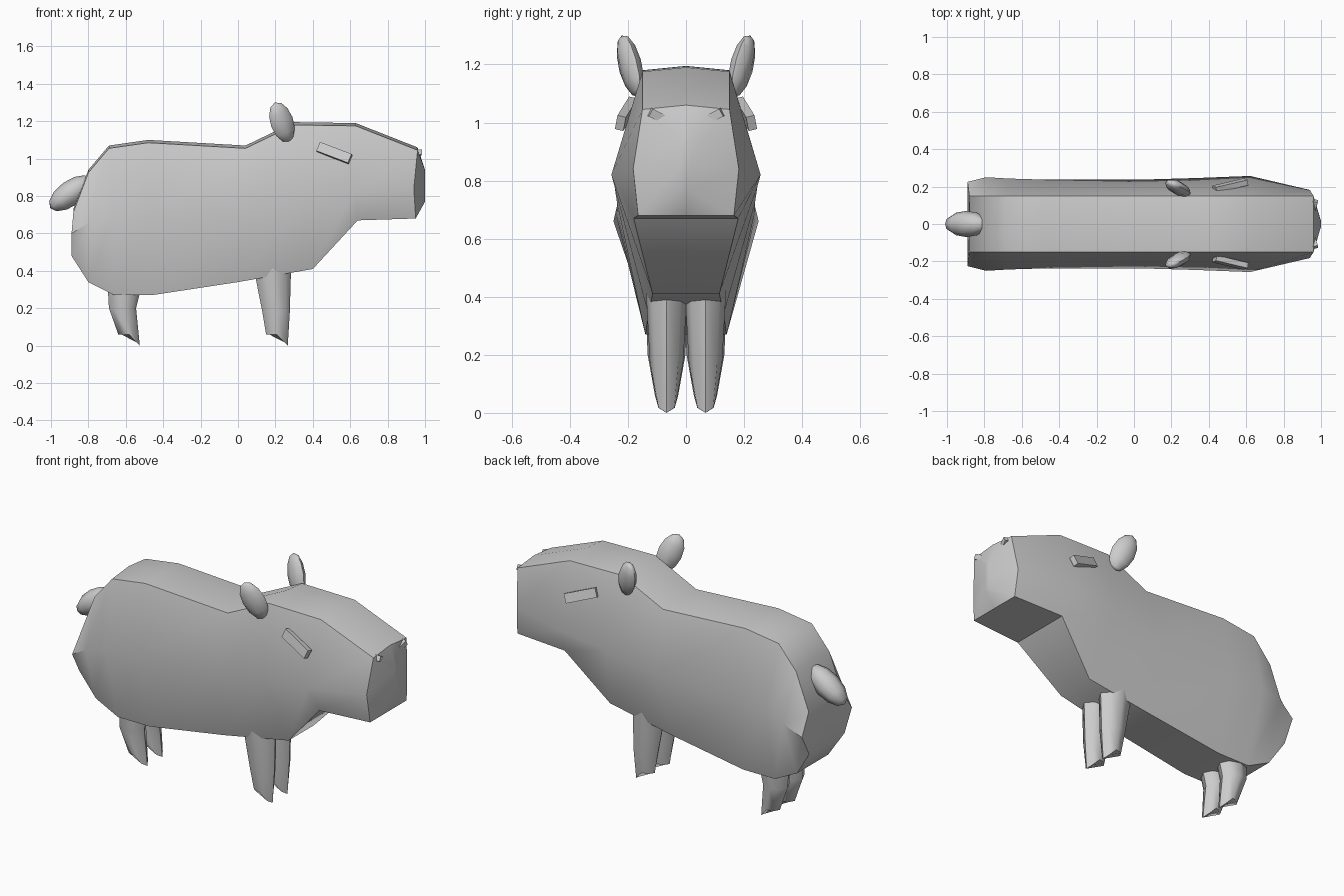
import bpy, bmesh
from math import radians, cos, sin, pi
from mathutils import Matrix, Vector, Euler

if "Cube" in bpy.data.objects:
    bpy.data.objects.remove(bpy.data.objects["Cube"])


def finish(name, bm, smooth=50):
    bmesh.ops.recalc_face_normals(bm, faces=bm.faces)
    me = bpy.data.meshes.new(name)
    bm.to_mesh(me)
    bm.free()
    ob = bpy.data.objects.new(name, me)
    bpy.context.collection.objects.link(ob)
    if smooth:
        bpy.ops.object.select_all(action='DESELECT')
        bpy.context.view_layer.objects.active = ob
        ob.select_set(True)
        bpy.ops.object.shade_smooth_by_angle(angle=radians(smooth))
    return ob


def loft(name, rings, smooth=50):
    bm = bmesh.new()
    loops = [[bm.verts.new(p) for p in r] for r in rings]
    n = len(loops[0])
    for a, b in zip(loops, loops[1:]):
        for i in range(n):
            j = (i + 1) % n
            bm.faces.new((a[i], a[j], b[j], b[i]))
    bm.faces.new(loops[0])
    bm.faces.new(loops[-1])
    return finish(name, bm, smooth)


def ellipsoid(name, loc, radii, rot):
    bm = bmesh.new()
    bmesh.ops.create_uvsphere(bm, u_segments=8, v_segments=6, radius=1)
    m = Matrix.LocRotScale(Vector(loc), Euler([radians(a) for a in rot]), Vector(radii))
    bm.transform(m)
    return finish(name, bm, 60)


def box(name, loc, size, rot_matrix):
    bm = bmesh.new()
    bmesh.ops.create_cube(bm, size=1)
    bm.transform(Matrix.Translation(loc) @ rot_matrix @ Matrix.Diagonal((*size, 1)))
    return finish(name, bm, 0)


# Body and head: top (x, z), middle (x, z), bottom (x, z), half widths
def section(xt, zt, xm, zm, xb, zb, wt, wm, wb):
    d = min(0.015, wt * 0.1)
    return [(xt, 0, zt), (xt, wt, zt - d), (xm, wm, zm), (xb, wb, zb), (xb, 0, zb),
            (xb, -wb, zb), (xm, -wm, zm), (xt, -wt, zt - d)]


loft("body", [section(*s) for s in (
    (-.88, .73, -.89, .60, -.89, .48, .15, .225, .16),
    (-.80, .94, -.79, .66, -.80, .34, .15, .25, .14),
    (-.69, 1.07, -.67, .69, -.66, .27, .15, .243, .14),
    (-.48, 1.10, -.47, .69, -.46, .27, .15, .237, .14),
    (.04, 1.07, .03, .72, .0, .34, .15, .237, .13),
    (.30, 1.195, .34, .78, .40, .41, .15, .246, .115),
    (.63, 1.19, .62, .82, .64, .67, .15, .257, .18),
    (.96, 1.06, .94, .84, .95, .68, .15, .182, .165),
    (1.0, .94, 1.0, .86, 1.0, .77, .012, .015, .012))], 45)


# Legs: sloping hoof with its tip at the front
def leg(name, spans, y):
    rings = []
    for back, front, z, ry, drop in spans:
        c, rx = (back + front) / 2, (front - back) / 2
        rings.append([(c + rx * cos(a), y + ry * sin(a), z - drop * max(0, cos(a)))
                      for a in (k * pi / 4 for k in range(8))])
    loft(name, rings)


for s, side in ((1, "left"), (-1, "right")):
    leg("front_leg_" + side, ((.075, .285, .46, .073, 0), (.13, .277, .18, .058, 0),
                              (.15, .266, .06, .038, .06)), s * .067)
    leg("hind_leg_" + side, ((-.70, -.50, .38, .073, 0), (-.69, -.545, .20, .065, 0),
                             (-.64, -.525, .06, .04, .06)), s * .067)

    # Ears
    ellipsoid("ear_" + side, (.235, s * .192, 1.195), (.065, .036, .115),
              (-s * 8, -24, -s * 18))
    # Eyes
    r = (Matrix.Rotation(s * radians(8), 4, 'Z') @ Matrix.Rotation(s * radians(14), 4, 'X')
         @ Matrix.Rotation(radians(21), 4, 'Y'))
    box("eye_" + side, (.515, s * .206, 1.03), (.185, .03, .052), r)
    # Nostrils
    r = Matrix.Rotation(s * radians(28), 4, 'X') @ Matrix.Rotation(-s * radians(15), 4, 'Z')
    box("nostril_" + side, (.96, s * .098, 1.022), (.03, .062, .03), r)

# Tail
ellipsoid("tail", (-.895, 0, .815), (.068, .07, .135), (0, 54, 0))
